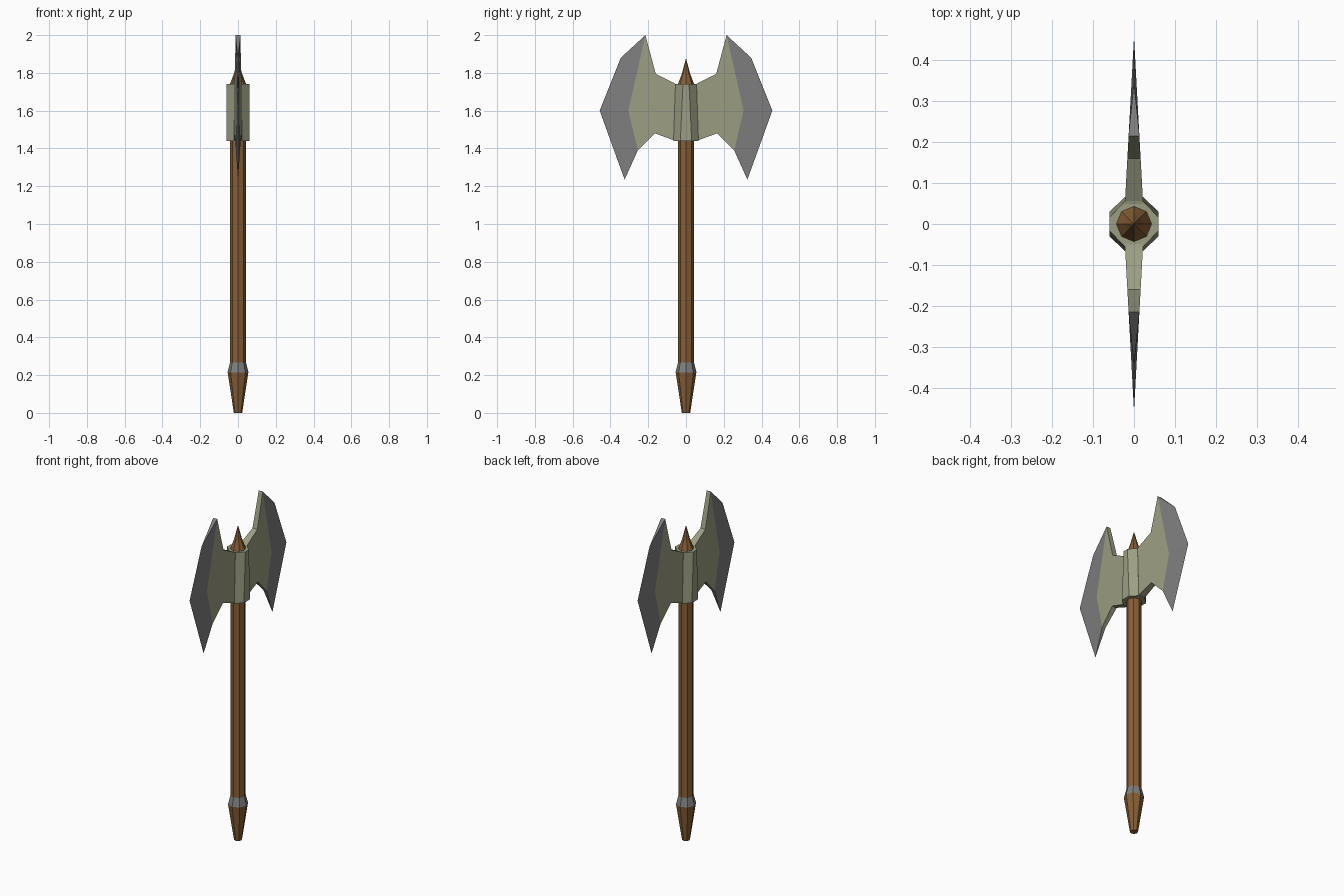
import bpy, bmesh, math

cube = bpy.data.objects.get("Cube")
if cube:
    bpy.data.objects.remove(cube, do_unlink=True)


def material(name, rgb):
    m = bpy.data.materials.new(name)
    m.use_nodes = True
    m.diffuse_color = (*rgb, 1)
    m.node_tree.nodes["Principled BSDF"].inputs["Base Color"].default_value = (*rgb, 1)
    return m


wood = material("brown wood", (0.24, 0.115, 0.036))
olive = material("olive metal", (0.33, 0.34, 0.225))
steel = material("grey steel", (0.21, 0.21, 0.21))


def finish(name, bm, mats):
    bmesh.ops.recalc_face_normals(bm, faces=bm.faces)
    mesh = bpy.data.meshes.new(name)
    bm.to_mesh(mesh)
    bm.free()
    for m in mats:
        mesh.materials.append(m)
    ob = bpy.data.objects.new(name, mesh)
    bpy.context.collection.objects.link(ob)
    return ob


def loft(name, rings, mats):
    """Skin a stack of closed rings and cap both ends."""
    bm = bmesh.new()
    loops = [[bm.verts.new(p) for p in ring] for ring in rings]
    n = len(loops[0])
    for a, b in zip(loops, loops[1:]):
        for i in range(n):
            j = (i + 1) % n
            bm.faces.new((a[i], a[j], b[j], b[i]))
    bm.faces.new(loops[0])
    bm.faces.new(loops[-1])
    return finish(name, bm, mats)


def turned(name, profile, mat, sides=8):
    """Faceted round part from (radius, height) pairs."""
    steps = [2 * math.pi * i / sides for i in range(sides)]
    rings = [[(r * math.cos(a), r * math.sin(a), z) for a in steps] for r, z in profile]
    return loft(name, rings, [mat])


# Handle, pommel, band and top spike
turned("shaft", [(0.042, 0.24), (0.042, 1.74)], wood)
turned("pommel", [(0.022, 0), (0.055, 0.215)], wood)
turned("pommel_band", [(0.055, 0.215), (0.042, 0.267)], steel)
turned("top_spike", [(0.045, 1.735), (0.022, 1.795), (0.001, 1.875)], wood)


# Faceted collar gripping the shaft
def collar_ring(flat, end, z):
    half = [(0.06, -flat), (0.06, flat), (0.022, end)]
    return [(s * x, s * y, z) for s in (1, -1) for x, y in half + [(-0.022, end)]]


def collar_outline(flat, end, z):
    return [(0.06, -flat, z), (0.06, flat, z), (0.022, end, z), (-0.022, end, z),
            (-0.06, flat, z), (-0.06, -flat, z), (-0.022, -end, z), (0.022, -end, z)]


loft("collar", [collar_outline(0.03, 0.066, 1.44), collar_outline(0.016, 0.056, 1.74)], [olive])


# Blades: a tapering body with a bevelled cutting edge
BODY = [(0.03, 1.735), (0.056, 1.742), (0.16, 1.795), (0.215, 2.0), (0.305, 1.6),
        (0.255, 1.39), (0.165, 1.48), (0.064, 1.443), (0.03, 1.445)]
EDGE = [(0.345, 1.88), (0.457, 1.6), (0.325, 1.235)]
TOP, MID, LOW = 3, 4, 5


def blade(name, side):
    bm = bmesh.new()
    rim = [bm.verts.new((0, side * y, z)) for y, z in EDGE]
    faces = []
    for s in (1, -1):
        body = [bm.verts.new((s * (0.025 - 0.055 * y), side * y, z)) for y, z in BODY]
        bm.faces.new(body)
        faces.append(body)
        # Sharpened bevel on this cheek
        for corners in ((body[TOP], rim[0], rim[1], body[MID]),
                        (body[MID], rim[1], rim[2], body[LOW])):
            bm.faces.new(corners).material_index = 1
    left, right = faces
    # Thickness all round, except along the bevel
    for i in range(len(BODY)):
        if i not in (TOP, MID):
            j = (i + 1) % len(BODY)
            bm.faces.new((left[i], left[j], right[j], right[i]))
    for i, tip in ((TOP, rim[0]), (LOW, rim[2])):
        bm.faces.new((left[i], right[i], tip)).material_index = 1
    return finish(name, bm, [olive, steel])


blade("back_blade", 1)
blade("front_blade", -1)
